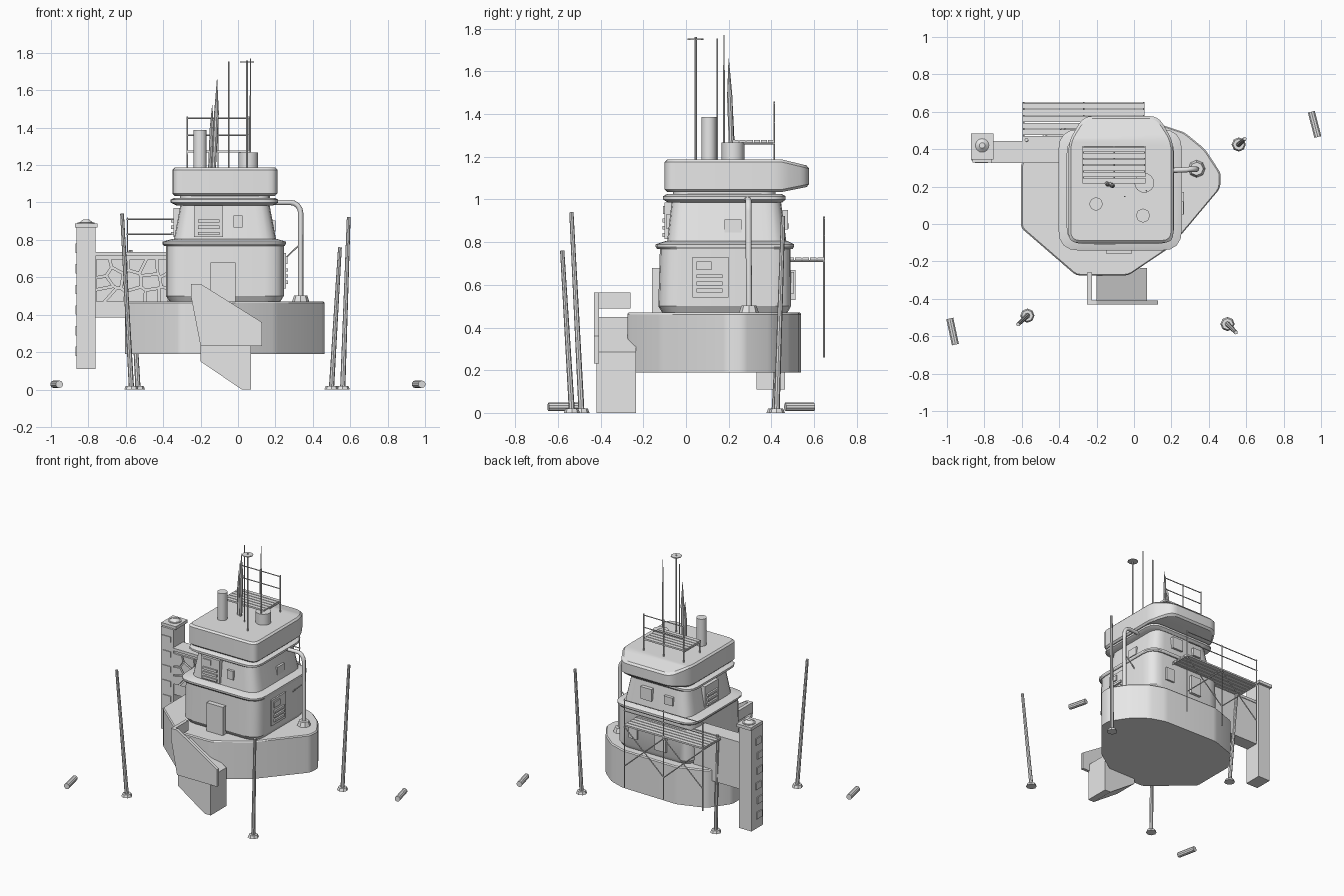
import bpy, bmesh, math, random
from mathutils import Vector

cube = bpy.data.objects.get("Cube")
if cube:
    bpy.data.objects.remove(cube, do_unlink=True)

grey = bpy.data.materials.new("light grey")
grey.use_nodes = True
grey.diffuse_color = (0.8, 0.8, 0.8, 1)
grey.node_tree.nodes["Principled BSDF"].inputs["Base Color"].default_value = (0.8, 0.8, 0.8, 1)


def finish(name, bm):
    bmesh.ops.recalc_face_normals(bm, faces=bm.faces)
    mesh = bpy.data.meshes.new(name)
    bm.to_mesh(mesh)
    bm.free()
    mesh.materials.append(grey)
    for p in mesh.polygons:
        p.use_smooth = True
    mesh.set_sharp_from_angle(angle=math.radians(30))
    obj = bpy.data.objects.new(name, mesh)
    bpy.context.collection.objects.link(obj)
    return obj


def round_poly(points, r, seg=4):
    """Outline with each corner softened by a small curve."""
    pts = [Vector(p) for p in points]
    out = []
    for i, p in enumerate(pts):
        a = p + (pts[i - 1] - p).normalized() * r
        b = p + (pts[(i + 1) % len(pts)] - p).normalized() * r
        for k in range(seg + 1):
            t = k / seg
            out.append(a * (1 - t) ** 2 + p * 2 * t * (1 - t) + b * t * t)
    return out


def rect(x0, x1, y0, y1, r):
    return round_poly([(x0, y0), (x1, y0), (x1, y1), (x0, y1)], r)


def loft_bm(rings):
    bm = bmesh.new()
    loops = [[bm.verts.new((p[0], p[1], z)) for p in outline] for outline, z in rings]
    for lo, hi in zip(loops, loops[1:]):
        for i in range(len(lo)):
            bm.faces.new((lo[i - 1], lo[i], hi[i], hi[i - 1]))
    bm.faces.new(loops[0])
    bm.faces.new(loops[-1])
    return bm


def loft(name, rings):
    return finish(name, loft_bm(rings))


def slab(name, points, y0, y1):
    """Front-facing profile in x and z, extruded along y."""
    bm = bmesh.new()
    rows = [[bm.verts.new((x, y, z)) for x, z in points] for y in (y0, y1)]
    for i in range(len(points)):
        bm.faces.new((rows[0][i - 1], rows[0][i], rows[1][i], rows[1][i - 1]))
    for row in rows:
        bm.faces.new(row)
    return finish(name, bm)


def box(name, x0, x1, y0, y1, z0, z1):
    return slab(name, [(x0, z0), (x1, z0), (x1, z1), (x0, z1)], y0, y1)


def rod(name, a, b, r, r2=None, seg=8):
    a, b = Vector(a), Vector(b)
    bm = bmesh.new()
    bmesh.ops.create_cone(bm, cap_ends=True, segments=seg, radius1=r,
                          radius2=r if r2 is None else r2, depth=(b - a).length)
    obj = finish(name, bm)
    obj.location = (a + b) / 2
    obj.rotation_euler = (b - a).to_track_quat('Z', 'Y').to_euler()
    return obj


def upright(name, x, y, z0, z1, r, r2=None, seg=8):
    return rod(name, (x, y, z0), (x, y, z1), r, r2, seg)


# Broad foundation
hull = [(-.605, -.02), (-.31, -.275), (-.03, -.275), (.2, -.12), (.46, .19), (.465, .27),
        (.38, .4), (.27, .49), (.15, .53), (-.3, .54), (-.5, .47), (-.605, .32)]
hull = round_poly(hull, .02, 2)
rim = [(-.07 + (p.x + .07) * .985, .13 + (p.y - .13) * .985) for p in hull]
loft("foundation", [(hull, .19), (hull, .462), (rim, .47)])

# Two tower storeys with cornices
loft("lower_storey", [(rect(-.36, .22, -.105, .47, .09), .46), (rect(-.385, .245, -.13, .492, .1), .5),
                      (rect(-.385, .245, -.122, .49, .1), .78)])
loft("lower_cornice", [(rect(-.395, .25, -.135, .5, .11), .768), (rect(-.404, .256, -.142, .506, .11), .778),
                       (rect(-.404, .256, -.142, .506, .11), .79), (rect(-.35, .21, -.095, .475, .09), .805)])
loft("upper_storey", [(rect(-.345, .206, -.09, .472, .09), .79), (rect(-.307, .168, -.067, .445, .08), .99)])
loft("upper_cornice", [(rect(-.33, .19, -.085, .45, .09), .985), (rect(-.36, .215, -.107, .467, .09), 1.0),
                       (rect(-.36, .215, -.107, .467, .09), 1.015), (rect(-.34, .195, -.09, .45, .09), 1.025)])
loft("roof_neck", [(rect(-.31, .17, -.06, .42, .08), 1.02), (rect(-.31, .17, -.06, .42, .08), 1.05)])

# Overhanging roof with sloping rear
def roof_ring(d):
    return round_poly([(-.35 + d, -.1 + d), (.21 - d, -.1 + d), (.21 - d, .44), (.13 - d, .577 - d),
                       (-.27 + d, .577 - d), (-.35 + d, .44)], .05)

bm = loft_bm([(roof_ring(.012), 1.035), (roof_ring(0), 1.047), (roof_ring(0), 1.175), (roof_ring(.012), 1.187)])
bmesh.ops.bisect_plane(bm, geom=bm.verts[:] + bm.edges[:] + bm.faces[:],
                       plane_co=(0, .45, 0), plane_no=(0, 1, 0))
for v in bm.verts:
    v.co.z += max(0, v.co.y - .45) * (.2 if v.co.z < 1.1 else -.24)
finish("roof", bm)

# Entry ramp and its parapet
slab("entry_ramp", [(.02, 0), (.07, 0), (.07, .285), (-.2, .45), (-.2, .15)], -.42, -.235)
slab("ramp_parapet", [(-.25, .565), (-.2, .565), (.128, .36), (.128, .232), (-.2, .232), (-.25, .49)], -.43, -.408)
box("parapet_return", -.25, -.225, -.42, -.26, .49, .565)
box("door", -.147, -.013, -.16, -.1, .46, .68)

# Wall hatches, windows and louvres
box("front_panel", -.235, -.08, -.1, -.06, .815, .985)
box("front_panel_window", -.215, -.15, -.107, -.06, .932, .97)
box("front_window", -.025, .025, -.093, -.06, .865, .93)
box("side_panel", .2, .256, .03, .2, .54, .73)
box("side_panel_window", .2, .265, .05, .12, .67, .71)
for i in range(3):
    box("front_louvre", -.215, -.1, -.11, -.06, .825 + i * .034, .842 + i * .034)
    box("side_louvre", .2, .268, .05, .17, .565 + i * .033, .582 + i * .033)
    box("rear_side_louvre", -.358, -.3, .13, .25, .825 + i * .034, .842 + i * .034)
box("side_window", .15, .2, .18, .26, .845, .905)
box("rear_side_panel", -.345, -.29, .11, .27, .815, .97)
box("back_window", -.05, .04, .43, .478, .86, .95)
box("back_window", -.22, -.15, .43, .475, .87, .93)
box("back_hatch", -.19, -.1, .47, .512, .53, .67)
box("back_hatch", .05, .12, .47, .505, .56, .66)

# Stone pillar
box("pillar", -.863, -.762, .33, .465, .11, .868)
box("pillar_cap", -.872, -.752, .345, .483, .865, .888)
upright("pillar_finial_base", -.812, .42, .885, .893, .045, seg=16)
upright("pillar_finial", -.812, .42, .89, .91, .04, .015, 16)
random.seed(4)
for i in range(6):
    z, y = .18 + i * .11, random.uniform(.335, .39)
    box("pillar_stone", -.87, -.8, y, y + .06, z, z + .05)
    box("pillar_stone", -.85, -.78, .325, .35, z + .04, z + .08)

# Garden wall faced with irregular stones
box("wall", -.765, -.37, .34, .44, .385, .715)
box("wall_coping", -.765, -.37, .325, .445, .715, .735)
seeds = [Vector((-.73 + c * .085 + random.uniform(-.03, .03), .505 + r * .075 + random.uniform(-.026, .026)))
         for c in range(5) for r in range(3)]
for s in seeds:
    cell = [Vector(p) for p in ((-.76, .47), (-.375, .47), (-.375, .695), (-.76, .695))]
    for o in seeds:
        if o is s:
            continue
        n = (o - s).normalized()
        limit = (s + o).dot(n) / 2 - .006
        kept = []
        for i, q in enumerate(cell):
            p = cell[i - 1]
            dp, dq = p.dot(n) - limit, q.dot(n) - limit
            if dp * dq < 0:
                kept.append(p.lerp(q, dp / (dp - dq)))
            if dq <= 0:
                kept.append(q)
        cell = kept
    if len(cell) > 2:
        slab("wall_stone", cell, .326, .345)


# Planked platforms with railings
def platform(name, x0, x1, y0, y1, z, planks, post_low, rails):
    step = (y1 - y0) / planks
    for i in range(planks):
        box(name + "_plank", x0, x1, y0 + i * step, y0 + (i + .86) * step, z - .006, z + .006)
    xs = [x0 + .004, (x0 + x1) / 2, x1 - .004]
    for x in xs:
        upright(name + "_post", x, y1 - .005, post_low, rails[0] + .01, .004, seg=6)
        rod(name + "_joist", (x, y0, z - .01), (x, y1, z - .01), .005, seg=6)
    for h in rails:
        rod(name + "_rail", (x0, y1 - .005, h), (x1, y1 - .005, h), .004, seg=6)
    return xs

xs = platform("rear_deck", -.595, .057, .44, .652, .722, 6, .26, [.91, .83])
for a, b in zip(xs, xs[1:]):
    rod("deck_brace", (a, .645, .42), (b, .645, .71), .004, seg=6)
    rod("deck_brace", (b, .645, .42), (a, .645, .71), .004, seg=6)
xs = platform("roof_deck", -.275, .062, .217, .418, 1.272, 6, 1.15, [1.45, 1.36])
for x in (xs[0], xs[-1]):
    upright("roof_deck_leg", x, .225, 1.18, 1.28, .004, seg=6)

# Roof vents, masts and aerials
upright("chimney", -.203, .107, 1.18, 1.387, .035, seg=16)
upright("vent_drum", .055, .22, 1.18, 1.268, .053, seg=16)
upright("disc_mast", .048, .045, 1.18, 1.76, .006)
upright("mast_disc", .048, .045, 1.748, 1.754, .038, seg=8)
upright("aerial", -.05, .147, 1.18, 1.755, .004, seg=6)
upright("aerial", .066, .178, 1.18, 1.77, .005, .003, 6)
rod("tall_spike", (-.13, .215, 1.18), (-.115, .205, 1.48), .012, .013)
rod("tall_spike_tip", (-.115, .205, 1.48), (-.112, .2, 1.66), .013, .001)
rod("short_spike", (-.15, .222, 1.18), (-.14, .21, 1.4), .01, .011)
rod("short_spike_tip", (-.14, .21, 1.4), (-.138, .207, 1.52), .011, .001)

# Drain pipe bending down to a flange
curve = bpy.data.curves.new("drain_pipe", 'CURVE')
curve.dimensions = '3D'
curve.bevel_depth = .014
curve.bevel_resolution = 2
path = [(.16, .285, 1.0), (.28, .29, 1.0)]
path += [(.28 + .055 * math.sin(t * math.pi / 8), .293, .945 + .055 * math.cos(t * math.pi / 8)) for t in range(1, 5)]
path += [(.335, .295, .47)]
spline = curve.splines.new('POLY')
spline.points.add(len(path) - 1)
for pt, co in zip(spline.points, path):
    pt.co = (*co, 1)
curve.materials.append(grey)
pipe = bpy.data.objects.new("drain_pipe", curve)
bpy.context.collection.objects.link(pipe)
upright("pipe_flange", .335, .295, .465, .503, .048, .035)
rod("pipe_strut", (.24, .295, .69), (.335, .295, .78), .004, seg=6)

# Four leaning poles on feet
for base, top in (((-.57, -.49), (-.62, -.537, .94)), ((.5, -.535), (.545, -.58, .76)),
                  ((.56, .425), (.592, .455, .922)), ((-.535, .415), (-.575, .45, .745))):
    upright("pole_foot", *base, 0, .02, .038, .03)
    rod("pole", (*base, .01), top, .014, .01)

# Loose logs on the ground
rod("log", (-.985, -.505, .028), (-.955, -.645, .028), .02, seg=10)
rod("log", (.948, .6, .028), (.983, .465, .028), .02, seg=10)
